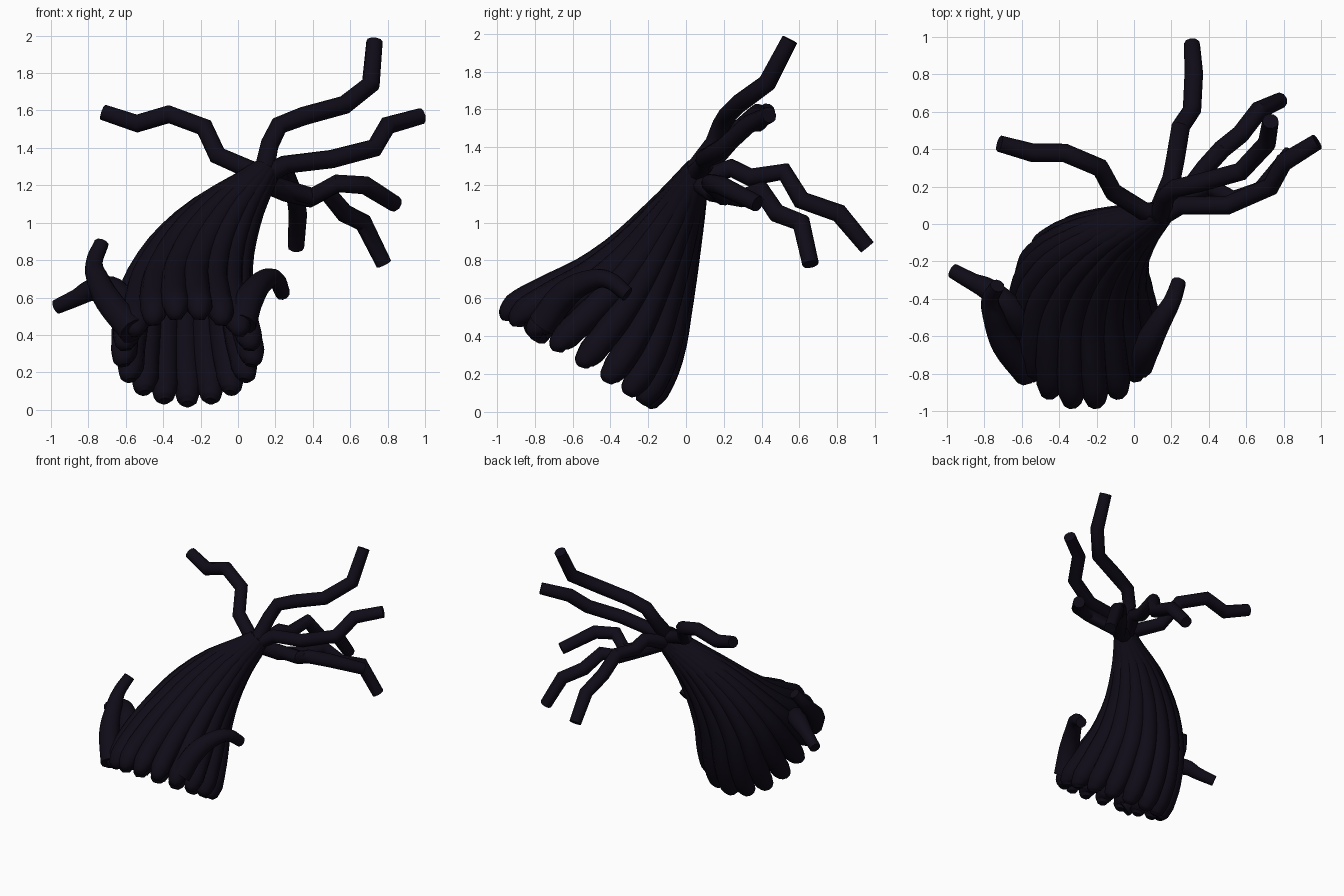
import bpy
from math import cos, sin, tau
from mathutils import Vector

mat = bpy.data.materials.new("dark_bark")
mat.diffuse_color = (0.005, 0.0035, 0.009, 1)


def tube(name, pts, radii, smooth_path=False):
    """Capped tube swept along a path, with a radius per point."""
    cu = bpy.data.curves.new(name, 'CURVE')
    cu.dimensions = '3D'
    cu.bevel_depth = 1.0
    cu.bevel_resolution = 3
    cu.use_fill_caps = True
    cu.resolution_u = 4
    if smooth_path:
        sp = cu.splines.new('BEZIER')
        sp.bezier_points.add(len(pts) - 1)
        for b, p, r in zip(sp.bezier_points, pts, radii):
            b.co = p
            b.radius = r
            b.handle_left_type = b.handle_right_type = 'AUTO'
    else:
        sp = cu.splines.new('POLY')
        sp.points.add(len(pts) - 1)
        for b, p, r in zip(sp.points, pts, radii):
            b.co = (*p, 1)
            b.radius = r
    ob = bpy.data.objects.new(name, cu)
    bpy.context.collection.objects.link(ob)
    bpy.ops.object.select_all(action='DESELECT')
    ob.select_set(True)
    bpy.context.view_layer.objects.active = ob
    bpy.ops.object.convert(target='MESH')
    ob = bpy.context.object
    ob.data.materials.clear()
    ob.data.materials.append(mat)
    bpy.ops.object.shade_smooth_by_angle(angle=0.7)
    return ob


# Hollow flared bell: stations are (front y, front z, back y, back z, centre x, half width, tube radius)
stations = [
    (0.04, 1.29, 0.07, 1.21, 0.13, 0.035, 0.05),
    (-0.18, 1.05, 0.03, 0.95, -0.12, 0.18, 0.062),
    (-0.48, 0.785, -0.03, 0.60, -0.265, 0.27, 0.075),
    (-0.77, 0.635, -0.09, 0.28, -0.28, 0.32, 0.077),
    (-0.91, 0.56, -0.16, 0.11, -0.27, 0.34, 0.073),
    (-0.945, 0.52, -0.20, 0.05, -0.27, 0.345, 0.055),
    (-0.945, 0.485, -0.215, 0.03, -0.27, 0.34, 0.03),
]
COUNT = 17
for i in range(COUNT):
    a = tau * (i + 0.5) / COUNT
    pts = []
    for fy, fz, ky, kz, cx, w, r in stations:
        f, k = Vector((cx, fy, fz)), Vector((cx, ky, kz))
        pts.append((f + k) / 2 + (f - k) / 2 * cos(a) + Vector((w * sin(a), 0, 0)))
    tube(f"bell_strand_{i + 1}", pts, [s[6] for s in stations], True)

# Kinked branches spreading from the knot
branches = [
    [(0.14, 0.05, 1.28), (0.17, 0.15, 1.42), (0.22, 0.19, 1.52), (0.35, 0.22, 1.57),
     (0.57, 0.28, 1.63), (0.71, 0.43, 1.74), (0.73, 0.55, 1.97)],
    [(0.14, 0.05, 1.25), (0.05, 0.07, 1.29), (-0.11, 0.17, 1.36), (-0.18, 0.3, 1.51),
     (-0.37, 0.38, 1.58), (-0.54, 0.38, 1.53), (-0.72, 0.43, 1.59)],
    [(0.12, 0.03, 1.24), (0.25, 0.1, 1.31), (0.5, 0.1, 1.34), (0.73, 0.2, 1.4),
     (0.8, 0.33, 1.52), (0.98, 0.44, 1.57)],
    [(0.13, 0.06, 1.22), (0.22, 0.12, 1.19), (0.4, 0.2, 1.14), (0.53, 0.13, 1.21),
     (0.68, 0.18, 1.2), (0.84, 0.38, 1.1)],
    [(0.13, 0.06, 1.22), (0.26, 0.14, 1.16), (0.38, 0.3, 1.13), (0.47, 0.4, 1.17),
     (0.57, 0.48, 1.05), (0.67, 0.61, 1.0), (0.78, 0.66, 0.78)],
    [(0.13, 0.06, 1.22), (0.2, 0.24, 1.29), (0.22, 0.34, 1.24), (0.25, 0.52, 1.27),
     (0.31, 0.61, 1.12), (0.32, 0.81, 1.05), (0.31, 0.96, 0.87)],
]
for i, pts in enumerate(branches):
    tube(f"branch_{i + 1}", pts, [0.055] + [0.05] * (len(pts) - 2) + [0.044])

# Curled horns on the rim
horns = {
    "left_upper_horn": [(-0.56, -0.8, 0.42), (-0.69, -0.64, 0.58), (-0.75, -0.5, 0.7),
                        (-0.77, -0.41, 0.78), (-0.73, -0.33, 0.89)],
    "left_lower_horn": [(-0.57, -0.62, 0.46), (-0.66, -0.46, 0.63), (-0.78, -0.35, 0.64),
                        (-0.86, -0.31, 0.6), (-0.97, -0.25, 0.55)],
    "right_horn": [(0.02, -0.76, 0.46), (0.07, -0.65, 0.61), (0.14, -0.52, 0.69),
                   (0.2, -0.42, 0.7), (0.24, -0.31, 0.62)],
}
for name, pts in horns.items():
    tube(name, pts, [0.08, 0.075, 0.06, 0.047, 0.04], True)
